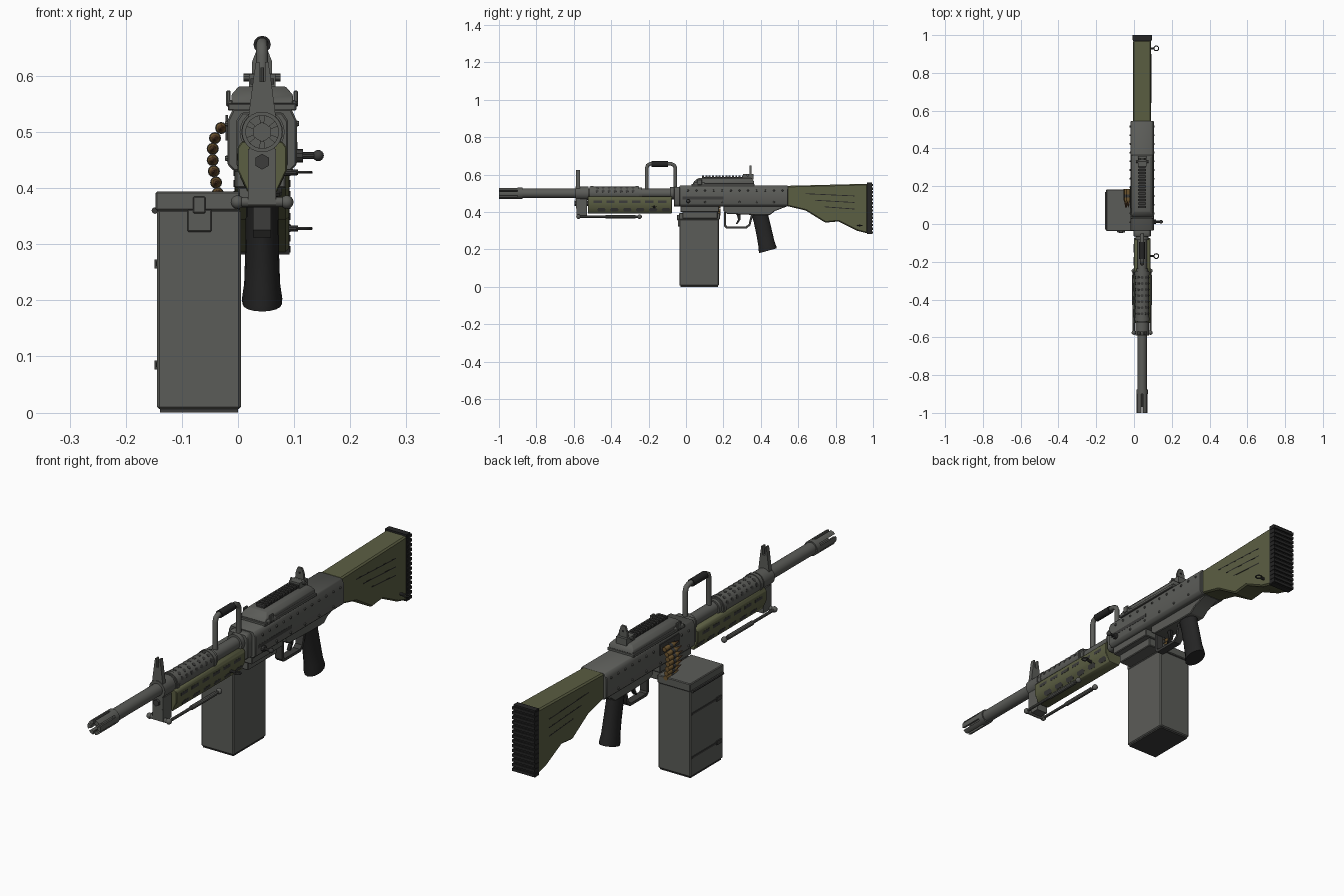
import bpy, bmesh, math
from mathutils import Vector, Matrix

if "Cube" in bpy.data.objects:
    bpy.data.objects.remove(bpy.data.objects["Cube"])

CX, BZ = 0.043, 0.5      # barrel axis


def material(name, rgb):
    m = bpy.data.materials.new(name)
    m.use_nodes = True
    m.diffuse_color = (*rgb, 1)
    m.node_tree.nodes["Principled BSDF"].inputs["Base Color"].default_value = (*rgb, 1)
    return m


STEEL = material("gunmetal grey", (0.105, 0.107, 0.098))
DARK = material("dark steel", (0.045, 0.045, 0.043))
GREEN = material("olive green", (0.105, 0.112, 0.055))
BLACK = material("black rubber", (0.018, 0.018, 0.018))
BRASS = material("brass", (0.16, 0.095, 0.03))
COPPER = material("dull copper", (0.11, 0.055, 0.025))


def box(bm, x, y, z):
    size = Vector((x[1] - x[0], y[1] - y[0], z[1] - z[0]))
    mid = Vector((sum(x), sum(y), sum(z))) / 2
    bmesh.ops.create_cube(bm, size=1, matrix=Matrix.Translation(mid) @ Matrix.Diagonal((*size, 1)))


def rod(bm, a, b, r, r2=None, n=16):
    a, b = Vector(a), Vector(b)
    turn = (b - a).to_track_quat('Z', 'Y').to_matrix().to_4x4()
    bmesh.ops.create_cone(bm, cap_ends=True, segments=n, radius1=r, radius2=r if r2 is None else r2,
                          depth=(b - a).length, matrix=Matrix.Translation((a + b) / 2) @ turn)


def ball(bm, p, r):
    bmesh.ops.create_uvsphere(bm, u_segments=12, v_segments=8, radius=r, matrix=Matrix.Translation(p))


def loft(bm, rings):
    loops = [[bm.verts.new(p) for p in ring] for ring in rings]
    for a, b in zip(loops, loops[1:]):
        for i in range(len(a)):
            j = (i + 1) % len(a)
            bm.faces.new((a[i], a[j], b[j], b[i]))
    bm.faces.new(loops[0])
    bm.faces.new(loops[-1][::-1])


def prism(bm, pts, axis, lo, hi):
    """Extrude a profile: (y, z) along x, or (x, z) along y."""
    place = (lambda p, d: (d, *p)) if axis == 'x' else (lambda p, d: (p[0], d, p[1]))
    loft(bm, [[place(p, d) for p in pts] for d in (lo, hi)])


def mirrored(half):
    """Half profile (offset, z), closed across the centre plane."""
    return [(CX + x, z) for x, z in half] + [(CX - x, z) for x, z in reversed(half)]


def finish(name, bm, mat, bevel=0):
    bmesh.ops.recalc_face_normals(bm, faces=bm.faces)
    if bevel:
        edges = [e for e in bm.edges if e.calc_face_angle(0) > 0.6]
        bmesh.ops.bevel(bm, geom=edges, offset=bevel, segments=1, affect='EDGES', clamp_overlap=True)
    for e in bm.edges:
        e.smooth = e.calc_face_angle(0) < 0.6
    for f in bm.faces:
        f.smooth = True
    mesh = bpy.data.meshes.new(name)
    bm.to_mesh(mesh)
    bm.free()
    mesh.materials.append(mat)
    bpy.context.collection.objects.link(bpy.data.objects.new(name, mesh))


def single(name, mat, shape, *args, bevel=0):
    bm = bmesh.new()
    shape(bm, *args)
    finish(name, bm, mat, bevel)


def axial(bm, y0, y1, r, r2=None, z=BZ, n=24):
    rod(bm, (CX, y0, z), (CX, y1, z), r, r2, n)


# Barrel and slotted flash hider
bm = bmesh.new()
axial(bm, -0.9, -0.03, 0.025)
axial(bm, -0.26, -0.235, 0.031)
axial(bm, -0.085, -0.03, 0.034)
finish("barrel", bm, STEEL)
bm = bmesh.new()
axial(bm, -0.875, -0.865, 0.025, 0.022)
axial(bm, -0.9, -0.875, 0.03)
for k in range(6):
    arc = [math.radians(60 * k + d) for d in (-21, -7, 7, 21)]
    pts = [(CX + r * math.cos(a), BZ + r * math.sin(a))
           for r, angles in ((0.03, arc), (0.015, arc[::-1])) for a in angles]
    prism(bm, pts, 'y', -1.0, -0.89)
axial(bm, -0.97, -0.89, 0.017)
finish("flash_hider", bm, STEEL)

# Front sight, gas block and gas tube
bm = bmesh.new()
prism(bm, mirrored([(0.022, 0.42), (0.024, 0.53), (0.015, 0.6), (0.011, 0.625), (0.005, 0.625), (0.005, 0.59)]),
      'y', -0.587, -0.568)
axial(bm, -0.59, -0.52, 0.036)
box(bm, (0.018, 0.068), (-0.585, -0.53), (0.37, 0.47))
rod(bm, (CX, -0.578, 0.58), (CX, -0.578, 0.615), 0.003, n=8)
finish("front_sight_block", bm, STEEL)
single("gas_plug", DARK, axial, -0.597, -0.5, 0.014, None, 0.447, 6)

# Perforated heat shield over the barrel
bm = bmesh.new()
axial(bm, -0.515, -0.25, 0.037)
for y in (-0.51, -0.27):
    axial(bm, y, y + 0.015, 0.04)
finish("heat_shield", bm, STEEL)
bm = bmesh.new()
for k in range(7):
    for deg in (20, 55, 90, 125, 160):
        out = Vector((math.cos(math.radians(deg)), 0, math.sin(math.radians(deg))))
        p = Vector((CX, -0.475 + k * 0.032, BZ))
        rod(bm, p + out * 0.03, p + out * 0.0375, 0.008, n=10)
finish("heat_shield_holes", bm, DARK)

# Handguard with two rows of slots on each side
single("handguard", GREEN, prism,
       mirrored([(0.026, 0.393), (0.044, 0.432), (0.044, 0.472), (0.036, 0.483)]), 'y', -0.525, -0.075, bevel=0.002)
bm = bmesh.new()
for s in (-1, 1):
    for k in range(6):
        y = -0.495 + k * 0.069
        box(bm, (CX + s * 0.0435, CX + s * 0.0447), (y, y + 0.045), (0.449, 0.462))
        y += 0.02
        loft(bm, [[(CX + s * (0.0305 + t * 0.0083 + o), yy, 0.403 + t * 0.018) for t, yy in
                   ((0, y + 0.006), (0, y + 0.04), (0.5, y + 0.046), (1, y + 0.04), (1, y + 0.006), (0.5, y))]
                  for o in (-0.002, 0.001)])
finish("handguard_slots", bm, DARK)

# Folded bipod legs
bm = bmesh.new()
rod(bm, (-0.006, -0.575, 0.375), (0.092, -0.575, 0.375), 0.009, n=12)
for x in (-0.001, 0.087):
    ball(bm, (x, -0.575, 0.375), 0.012)
    rod(bm, (x, -0.575, 0.375), (x, -0.41, 0.375), 0.006, n=10)
    rod(bm, (x, -0.43, 0.375), (x, -0.27, 0.375), 0.009, n=10)
    ball(bm, (x, -0.248, 0.375), 0.012)
    rod(bm, (x, -0.28, 0.375), (x, -0.25, 0.375), 0.006, n=10)
finish("bipod", bm, STEEL)

# Carrying handle
curve = bpy.data.curves.new("carry_handle", 'CURVE')
curve.dimensions, curve.bevel_depth, curve.bevel_resolution = '3D', 0.0105, 3
path = [(-0.21, 0.49), (-0.21, 0.635), (-0.205, 0.65), (-0.19, 0.658), (-0.08, 0.658), (-0.063, 0.65), (-0.057, 0.635),
        (-0.057, 0.51)]
spline = curve.splines.new('POLY')
spline.points.add(len(path) - 1)
for point, (y, z) in zip(spline.points, path):
    point.co = (CX, y, z, 1)
curve.materials.append(STEEL)
bpy.context.collection.objects.link(bpy.data.objects.new("carry_handle", curve))
single("carry_handle_grip", BLACK, axial, -0.185, -0.095, 0.0155, None, 0.656, 12)

# Receiver
single("receiver", STEEL, prism,
       mirrored([(0.05, 0.43), (0.062, 0.442), (0.062, 0.52), (0.052, 0.541)]), 'y', -0.035, 0.545, bevel=0.003)
single("front_trunnion", STEEL, prism,
       mirrored([(0.035, 0.43), (0.046, 0.44), (0.046, 0.52), (0.036, 0.535)]), 'y', -0.065, -0.03, bevel=0.003)
bm = bmesh.new()
for s in (-1, 1):
    for k in range(12):
        for z in ((0.515,) if k % 2 else (0.515, 0.453)):
            y = 0.01 + k * 0.046
            rod(bm, (CX + s * 0.06, y, z), (CX + s * 0.066, y, z), 0.006, 0.004, 8)
finish("receiver_rivets", bm, STEEL)
bm = bmesh.new()
box(bm, (0.1, 0.1058), (-0.02, 0.2), (0.468, 0.482))
box(bm, (-0.022, -0.018), (0.075, 0.2), (0.485, 0.53))
finish("receiver_slots", bm, DARK)

# Feed cover, rail and rear sight
bm = bmesh.new()
box(bm, (-0.018, 0.104), (0.03, 0.365), (0.538, 0.551))
rings = [[(CX + sx * hx, y, z) for sx, y in ((-1, y0), (1, y0), (1, y1), (-1, y1))]
         for hx, y0, y1, z in ((0.055, 0.035, 0.365, 0.55), (0.055, 0.045, 0.362, 0.566), (0.042, 0.065, 0.35, 0.581))]
loft(bm, rings)
for s in (-1, 1):
    rod(bm, (CX + s * 0.055, 0.04, 0.55), (CX + s * 0.055, 0.1, 0.55), 0.008, n=10)
    box(bm, (CX + s * 0.06 - 0.004, CX + s * 0.06 + 0.004), (0.06, 0.085), (0.545, 0.574))
finish("feed_cover", bm, STEEL, 0.002)
bm = bmesh.new()
box(bm, (0.026, 0.06), (0.085, 0.315), (0.578, 0.587))
for k in range(13):
    y = 0.086 + k * 0.0178
    box(bm, (0.022, 0.064), (y, y + 0.01), (0.585, 0.595))
finish("top_rail", bm, DARK)
bm = bmesh.new()
box(bm, (0.02, 0.067), (0.305, 0.36), (0.575, 0.603))
prism(bm, mirrored([(0.018, 0.6), (0.018, 0.625), (0.009, 0.648)]), 'y', 0.34, 0.349)
rod(bm, (0.01, 0.33, 0.597), (0.076, 0.33, 0.597), 0.007, n=10)
finish("rear_sight", bm, STEEL)
single("rear_sight_aperture", BLACK, axial, 0.339, 0.35, 0.005, None, 0.627, 10)

# Charging handle and sling loops on the left side
bm = bmesh.new()
rod(bm, (0.1, 0.012, 0.458), (0.14, 0.012, 0.458), 0.006, n=10)
ball(bm, (0.143, 0.012, 0.458), 0.01)
rod(bm, (0.1, 0.012, 0.458), (0.116, 0.012, 0.458), 0.012, n=10)
finish("charging_handle", bm, DARK)
for name, y, z in (("front_sling_loop", -0.17, 0.428), ("rear_sling_loop", 0.93, 0.328)):
    bpy.ops.mesh.primitive_torus_add(location=(0.118, y, z), major_radius=0.0125, minor_radius=0.0028,
                                     major_segments=20, minor_segments=6)
    loop = bpy.context.object
    loop.name = name
    loop.data.materials.append(DARK)
    single(name + "_stud", DARK, rod, (0.075, y, z), (0.107, y, z), 0.007, 0.005, 10)

# Trigger housing, guard and trigger
single("trigger_housing", STEEL, prism, [(0.2, 0.432), (0.2, 0.405), (0.22, 0.39), (0.35, 0.385), (0.45, 0.385),
                                         (0.475, 0.405), (0.545, 0.432)], 'x', 0.008, 0.078, bevel=0.003)
outer = [(0.203, 0.4), (0.203, 0.325), (0.215, 0.312), (0.325, 0.312), (0.345, 0.33), (0.36, 0.39)]
inner = [(0.348, 0.39), (0.335, 0.335), (0.32, 0.323), (0.22, 0.323), (0.215, 0.33), (0.215, 0.4)]
single("trigger_guard", DARK, prism, outer + inner, 'x', 0.027, 0.059)
single("trigger", BLACK, prism, [(0.27, 0.39), (0.278, 0.36), (0.266, 0.335), (0.274, 0.335), (0.292, 0.36),
                                 (0.29, 0.39)], 'x', 0.036, 0.05)

# Pistol grip
bm = bmesh.new()
rings = []
for y, z, hx, hy in ((0.394, 0.4, 0.028, 0.045), (0.402, 0.36, 0.029, 0.04), (0.418, 0.29, 0.03, 0.041),
                     (0.43, 0.23, 0.032, 0.043), (0.436, 0.203, 0.036, 0.047), (0.438, 0.193, 0.035, 0.047)):
    ring = []
    for k in range(16):
        c, s = math.cos(k * math.pi / 8), math.sin(k * math.pi / 8)
        ring.append((CX + hx * c, y + hy * s, z + 0.013 * s))
    rings.append(ring)
loft(bm, rings)
finish("pistol_grip", bm, BLACK)

# Stock with side grooves and ribbed butt pad
stock = [(0.54, 0.54), (0.972, 0.551), (0.972, 0.285), (0.915, 0.3), (0.815, 0.35), (0.745, 0.343), (0.64, 0.408),
         (0.54, 0.432)]
single("stock", GREEN, prism, stock, 'x', -0.005, 0.091, bevel=0.006)
bm = bmesh.new()
for x in (-0.0054, 0.0908):
    for k in range(3):
        z = 0.5 - k * 0.035
        prism(bm, [(0.64 + k * 0.05, z), (0.9, z - 0.012), (0.9, z - 0.016), (0.64 + k * 0.05, z - 0.004)],
              'x', x, x + 0.0006)
finish("stock_grooves", bm, BLACK)
bm = bmesh.new()
box(bm, (-0.006, 0.092), (0.968, 0.994), (0.282, 0.557))
for k in range(14):
    z = 0.285 + k * 0.0195
    box(bm, (-0.008, 0.094), (0.974, 1.0), (z, z + 0.012))
finish("butt_pad", bm, BLACK)

# Ammunition box, lid, latch and mount
bm = bmesh.new()
box(bm, (-0.144, 0.005), (-0.036, 0.176), (0.006, 0.362))
finish("ammo_box", bm, STEEL, 0.004)
bm = bmesh.new()
box(bm, (-0.147, 0.004), (-0.038, 0.182), (0.36, 0.394))
finish("ammo_box_lid", bm, STEEL, 0.003)
bm = bmesh.new()
box(bm, (-0.139, 0.0), (-0.03, 0.17), (0.0, 0.01))
for z in (0.085, 0.265):
    box(bm, (-0.1465, -0.14), (-0.03, 0.17), (z - 0.004, z + 0.004))
    box(bm, (-0.149, -0.14), (-0.02, 0.01), (z - 0.008, z + 0.008))
rod(bm, (-0.148, -0.03, 0.36), (-0.148, 0.17, 0.36), 0.006, n=8)
finish("ammo_box_ribs", bm, DARK)
bm = bmesh.new()
box(bm, (-0.09, -0.047), (-0.044, -0.034), (0.322, 0.362))
box(bm, (-0.08, -0.058), (-0.047, -0.034), (0.355, 0.385))
finish("ammo_box_latch", bm, STEEL, 0.002)
bm = bmesh.new()
box(bm, (-0.005, 0.085), (-0.03, 0.176), (0.4, 0.435))
box(bm, (0.0, 0.06), (-0.02, 0.17), (0.365, 0.402))
finish("ammo_box_mount", bm, STEEL, 0.003)

# Cartridge belt hanging from the feed port
belt, tips, links = bmesh.new(), bmesh.new(), bmesh.new()
for x, z in ((-0.03, 0.507), (-0.041, 0.489), (-0.045, 0.47), (-0.045, 0.45), (-0.043, 0.43), (-0.039, 0.41),
             (-0.036, 0.391)):
    rod(belt, (x, 0.125, z), (x, 0.185, z), 0.0095, n=12)
    rod(belt, (x, 0.115, z), (x, 0.125, z), 0.006, 0.0095, 12)
    rod(tips, (x, 0.088, z), (x, 0.116, z), 0.0015, 0.006, 12)
    rod(links, (x, 0.14, z), (x, 0.155, z), 0.0108, n=12)
finish("cartridge_cases", belt, BRASS)
finish("bullet_tips", tips, COPPER)
finish("belt_links", links, DARK)
